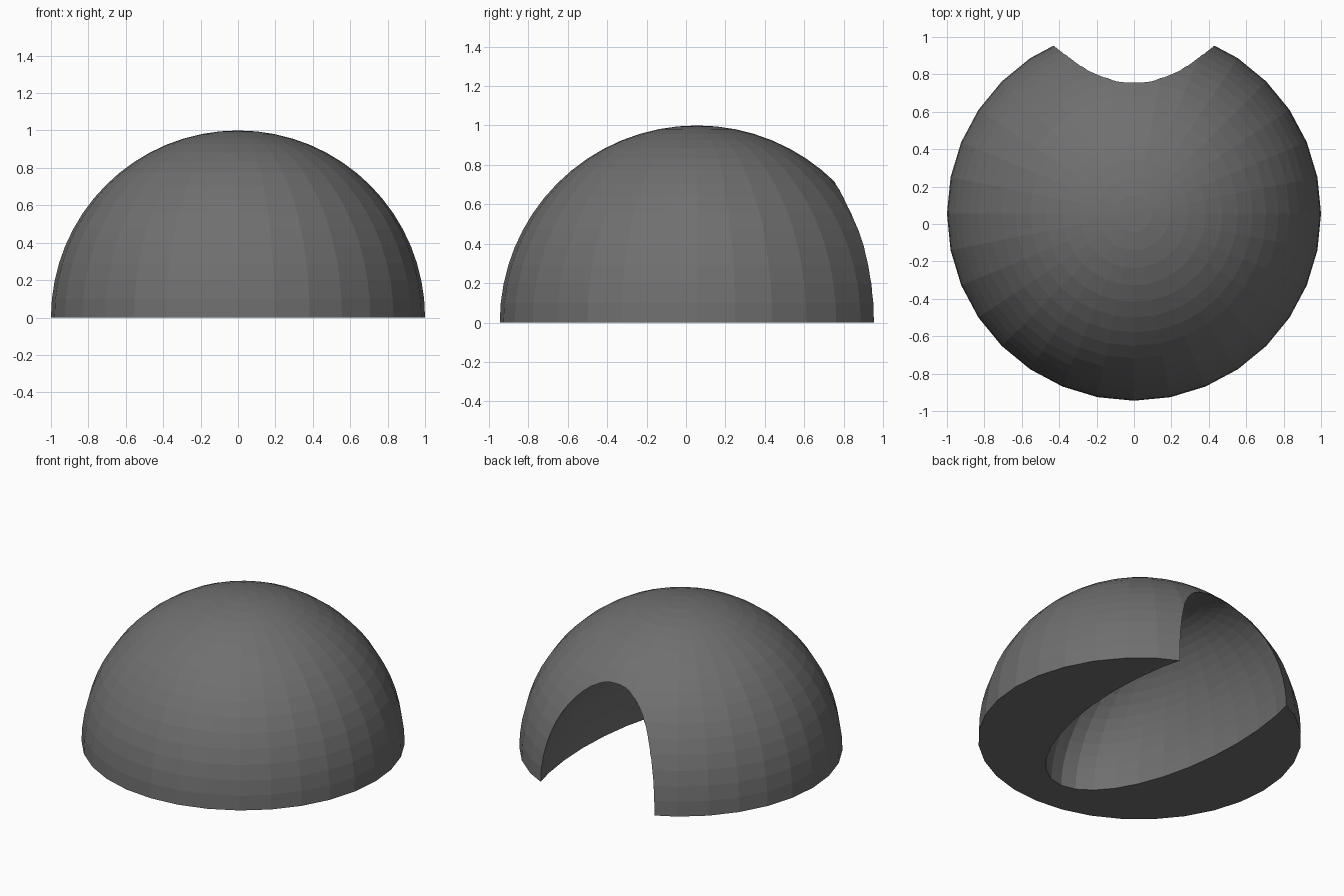
import bpy, bmesh

if "Cube" in bpy.data.objects:
    bpy.data.objects.remove(bpy.data.objects["Cube"])

CENTRE_Y = 0.055


def ball(name, location, scale):
    """Faceted sphere with baked-in size and position."""
    bm = bmesh.new()
    bmesh.ops.create_uvsphere(bm, u_segments=32, v_segments=32, radius=1)
    bmesh.ops.scale(bm, vec=scale, verts=bm.verts)
    bmesh.ops.translate(bm, vec=location, verts=bm.verts)
    mesh = bpy.data.meshes.new(name)
    bm.to_mesh(mesh)
    bm.free()
    obj = bpy.data.objects.new(name, mesh)
    bpy.context.collection.objects.link(obj)
    return obj


dark_grey = bpy.data.materials.new("dark_grey")
dark_grey.diffuse_color = (0.16, 0.16, 0.16, 1)
dark_grey.use_nodes = True
dark_grey.node_tree.nodes["Principled BSDF"].inputs["Base Color"].default_value = dark_grey.diffuse_color

# Solid dome: upper half of a sphere, closed by a flat base
dome = ball("dome_shelter", (0, CENTRE_Y, 0), (1, 1, 1))
dome.data.materials.append(dark_grey)
bm = bmesh.new()
bm.from_mesh(dome.data)
bmesh.ops.delete(bm, geom=[v for v in bm.verts if v.co.z < -0.01], context='VERTS')
rim = [e for e in bm.edges if e.is_boundary]
bmesh.ops.contextual_create(bm, geom=rim)
bmesh.ops.recalc_face_normals(bm, faces=bm.faces)
bm.to_mesh(dome.data)
bm.free()

# Long ellipsoid hollow, open at the back and underneath
hollow = ball("hollow_cutter", (0, 0.40, 0), (0.5, 1.1, 0.753))
hollow.data.materials.append(dark_grey)
hollow.hide_render = True
cut = dome.modifiers.new("hollow", 'BOOLEAN')
cut.operation = 'DIFFERENCE'
cut.solver = 'EXACT'
cut.object = hollow

# Apply the cut and drop the cutter
bpy.context.view_layer.objects.active = dome
bpy.ops.object.modifier_apply(modifier=cut.name)
bpy.data.objects.remove(hollow)
